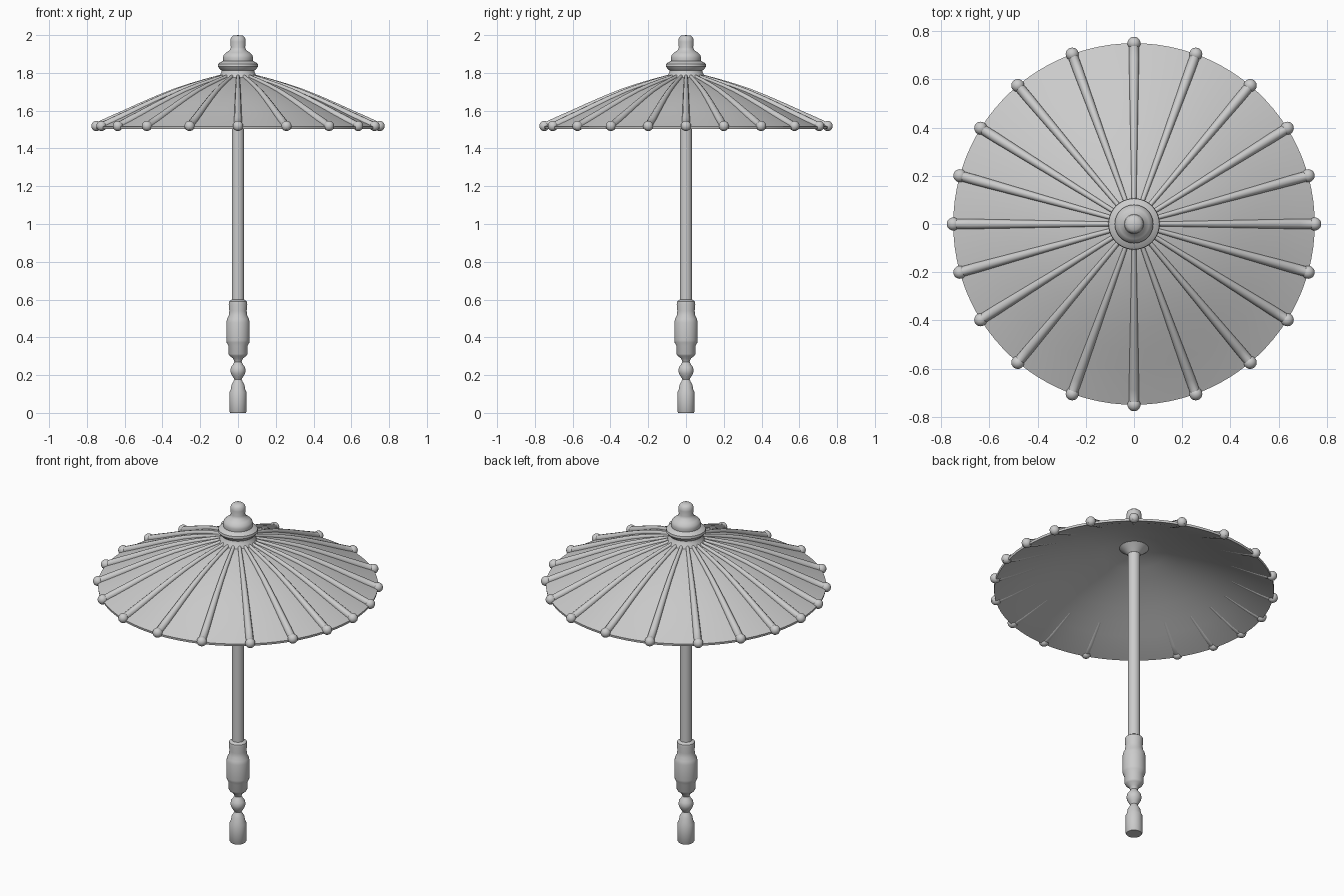
import bpy, bmesh
from math import sin, cos, pi, radians

if "Cube" in bpy.data.objects:
    bpy.data.objects.remove(bpy.data.objects["Cube"])


def lathe(name, profile, segments=48):
    """Spin an (r, z) profile around the z axis, merging points on the axis."""
    bm = bmesh.new()
    verts = [bm.verts.new((r, 0, z)) for r, z in profile]
    edges = [bm.edges.new(pair) for pair in zip(verts, verts[1:])]
    bmesh.ops.spin(bm, geom=verts + edges, cent=(0, 0, 0), axis=(0, 0, 1),
                   angle=2 * pi, steps=segments, use_duplicate=False)
    bmesh.ops.remove_doubles(bm, verts=bm.verts, dist=1e-5)
    bmesh.ops.recalc_face_normals(bm, faces=bm.faces)
    mesh = bpy.data.meshes.new(name)
    bm.to_mesh(mesh)
    bm.free()
    ob = bpy.data.objects.new(name, mesh)
    bpy.context.collection.objects.link(ob)
    return smooth(ob)


def smooth(ob, angle=40):
    bpy.ops.object.select_all(action='DESELECT')
    ob.select_set(True)
    bpy.context.view_layer.objects.active = ob
    bpy.ops.object.shade_smooth_by_angle(angle=radians(angle))
    return ob


# Shared curve of the canopy, as (radius, height)
CANOPY = [(0.09, 1.78), (0.17, 1.757), (0.25, 1.732), (0.34, 1.70), (0.43, 1.662),
          (0.52, 1.621), (0.60, 1.583), (0.68, 1.546), (0.75, 1.515)]

# Canopy shell with a thin underside
under = [(r, z - 0.017) for r, z in CANOPY]
under[-1] = (0.748, 1.502)
lathe("canopy", [(0, 1.785)] + CANOPY + under[::-1] + [(0, 1.768)], 100)

# Collar under the canopy
lathe("pole_collar", [(0, 1.775), (0.08, 1.765), (0.055, 1.745), (0.034, 1.725), (0, 1.725)])

# Pole
lathe("pole", [(0, 0.57), (0.033, 0.57), (0.033, 1.775), (0, 1.775)], 32)

# Stepped finial
lathe("finial", [(0, 1.765), (0.107, 1.77), (0.103, 1.782), (0.09, 1.797), (0.086, 1.812),
                 (0.098, 1.822), (0.107, 1.835), (0.105, 1.848), (0.092, 1.857),
                 (0.078, 1.863), (0.08, 1.88), (0.076, 1.895), (0.062, 1.908),
                 (0.044, 1.92), (0.038, 1.935), (0.041, 1.965), (0.038, 1.985),
                 (0.025, 1.997), (0, 2.0)])

# Turned handle: foot, bead and grip
lathe("handle", [(0, 0), (0.041, 0), (0.045, 0.006), (0.045, 0.11), (0.038, 0.126),
                 (0.034, 0.15), (0.025, 0.165), (0.019, 0.178), (0.028, 0.192),
                 (0.038, 0.21), (0.040, 0.225), (0.037, 0.242), (0.026, 0.257),
                 (0.019, 0.27), (0.026, 0.288), (0.044, 0.302), (0.050, 0.312),
                 (0.051, 0.355), (0.060, 0.372), (0.062, 0.385), (0.062, 0.478),
                 (0.058, 0.497), (0.049, 0.515), (0.046, 0.54), (0.049, 0.575),
                 (0.047, 0.59), (0.033, 0.60), (0, 0.60)])

# Rib directions, one quarter mirrored round the circle
quarter = [0, 15.5, 32, 50, 70]
angles = quarter + [90] + [180 - a for a in quarter[::-1]]
angles += [360 - a for a in angles[1:-1]]

for i, deg in enumerate(angles):
    c, s = cos(radians(deg)), sin(radians(deg))

    # Rib tapering towards the centre
    curve = bpy.data.curves.new(f"rib_{i}", 'CURVE')
    curve.dimensions = '3D'
    curve.bevel_depth = 0.021
    curve.bevel_resolution = 3
    curve.use_fill_caps = True
    path = CANOPY + [(0.765, 1.518)]
    spline = curve.splines.new('POLY')
    spline.points.add(len(path) - 1)
    for p, (r, z) in zip(spline.points, path):
        p.co = (r * c, r * s, z + 0.002, 1)
        p.radius = min(1.0, 0.35 + 0.95 * r)
    rib = bpy.data.objects.new(f"rib_{i}", curve)
    bpy.context.collection.objects.link(rib)
    bpy.ops.object.select_all(action='DESELECT')
    rib.select_set(True)
    bpy.context.view_layer.objects.active = rib
    bpy.ops.object.convert(target='MESH')
    smooth(bpy.context.object)

    # Rounded rib tip
    bpy.ops.mesh.primitive_uv_sphere_add(segments=20, ring_count=12, radius=0.027,
                                         location=(0.75 * c, 0.75 * s, 1.519))
    tip = bpy.context.object
    tip.name = f"rib_tip_{i}"
    smooth(tip)
